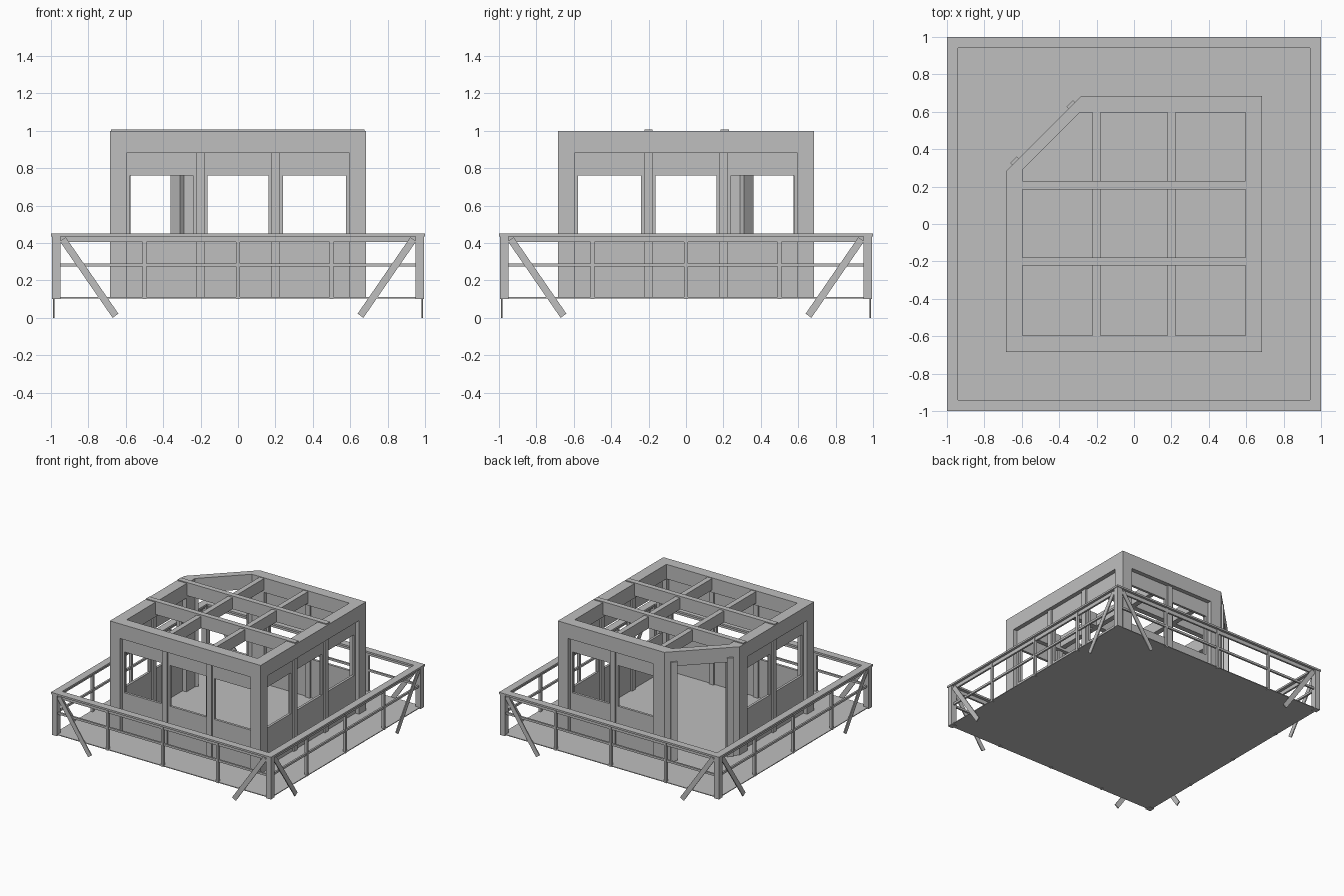
import bpy, bmesh, math
from mathutils import Vector, Matrix

cube = bpy.data.objects.get("Cube")
if cube:
    bpy.data.objects.remove(cube)

grey = bpy.data.materials.new("plain_grey")
grey.use_nodes = True
GREY = (0.52, 0.52, 0.52, 1)
grey.diffuse_color = GREY
grey.node_tree.nodes["Principled BSDF"].inputs["Base Color"].default_value = GREY


def finish(name, bm):
    bmesh.ops.recalc_face_normals(bm, faces=bm.faces)
    mesh = bpy.data.meshes.new(name)
    bm.to_mesh(mesh)
    bm.free()
    mesh.materials.append(grey)
    obj = bpy.data.objects.new(name, mesh)
    bpy.context.collection.objects.link(obj)
    return obj


def add_prism(bm, pts, z0, z1, turn=0):
    """Extrude a plan outline from z0 to z1, turned about the z axis."""
    rot = Matrix.Rotation(turn, 4, 'Z')
    low = [bm.verts.new(rot @ Vector((x, y, z0))) for x, y in pts]
    high = [bm.verts.new(rot @ Vector((x, y, z1))) for x, y in pts]
    bm.faces.new(low)
    bm.faces.new(high)
    for i in range(len(pts)):
        j = (i + 1) % len(pts)
        bm.faces.new((low[i], low[j], high[j], high[i]))


def add_box(bm, x0, x1, y0, y1, z0, z1, turn=0):
    add_prism(bm, [(x0, y0), (x1, y0), (x1, y1), (x0, y1)], z0, z1, turn)


def add_ring(bm, outer, inner, z0, z1):
    """Closed band between two outlines with the same number of points."""
    n = len(outer)
    loops = [[bm.verts.new((x, y, z)) for x, y in pts]
             for pts, z in ((outer, z0), (outer, z1), (inner, z1), (inner, z0))]
    for a in range(4):
        b = (a + 1) % 4
        for i in range(n):
            j = (i + 1) % n
            bm.faces.new((loops[a][i], loops[a][j], loops[b][j], loops[b][i]))


def square(r):
    return [(-r, -r), (r, -r), (r, r), (-r, r)]


SIDES = [k * math.pi / 2 for k in range(4)]
FLOOR, HEAD, TOP = 0.11, 0.88, 1.0
OUT, INN = 0.685, 0.595
CUT_OUT, CUT_IN = 0.282, 0.29

# Deck
bm = bmesh.new()
add_box(bm, -0.985, 0.985, -0.985, 0.985, 0.104, FLOOR)
finish("deck", bm)

# Railing: cap, under rail, middle rail
bm = bmesh.new()
add_ring(bm, square(1.0), square(0.94), 0.435, 0.45)
finish("rail_cap", bm)
bm = bmesh.new()
add_ring(bm, square(0.98), square(0.965), 0.405, 0.435)
finish("under_rail", bm)
bm = bmesh.new()
add_ring(bm, square(0.98), square(0.965), 0.273, 0.29)
finish("middle_rail", bm)

# Railing posts, balusters and slanted braces on each side
posts, balusters, braces = bmesh.new(), bmesh.new(), bmesh.new()
foot, head = Vector((0.655, -0.985, 0.011)), Vector((0.937, -0.985, 0.42))
along = (head - foot).normalized()
across = Vector((along.z, 0, -along.x)) * 0.019
for turn in SIDES:
    add_box(posts, 0.95, 0.995, -0.995, -0.95, 0.1, 0.435, turn)
    for x in (-0.5, 0, 0.5):
        add_box(balusters, x - 0.01, x + 0.01, -0.985, -0.963, 0.1, 0.435, turn)
    rot = Matrix.Rotation(turn, 4, 'Z')
    for side in (-1, 1):
        corners = [foot - across, foot + across, head + across, head - across]
        rings = []
        for dy in (-0.004, 0.004):
            rings.append([braces.verts.new(rot @ Vector((side * c.x, c.y + dy, c.z)))
                          for c in corners])
        braces.faces.new(rings[0])
        braces.faces.new(rings[1])
        for i in range(4):
            j = (i + 1) % 4
            braces.faces.new((rings[0][i], rings[0][j], rings[1][j], rings[1][i]))
finish("corner_posts", posts)
finish("balusters", balusters)
finish("slanted_braces", braces)

# Cabin header band with one cut corner
def cut_outline(r, c):
    return [(-r, -r), (r, -r), (r, r), (-c, r), (-r, c)]


bm = bmesh.new()
add_ring(bm, cut_outline(OUT, CUT_OUT), cut_outline(INN, CUT_IN), HEAD, TOP)
finish("header_band", bm)

# Cabin corner posts
bm = bmesh.new()
for turn in SIDES[:3]:
    add_box(bm, -OUT, -INN, -OUT, -INN, FLOOR, HEAD, turn)
finish("cabin_corner_posts", bm)

# Door posts and flat plates beside the cut-corner opening
posts, plates = bmesh.new(), bmesh.new()
post = [(-0.18, OUT), (-CUT_OUT, OUT), (-0.35, 0.616), (-0.31, 0.575),
        (-CUT_IN, INN), (-0.18, INN)]
plate = [(-0.35, 0.616), (-0.315, 0.651), (-0.326, 0.662), (-0.361, 0.627)]
for mirrored in (False, True):
    for bm, pts, top in ((posts, post, HEAD), (plates, plate, 0.92)):
        add_prism(bm, [(-y, -x) for x, y in pts] if mirrored else pts, FLOOR, top)
finish("door_posts", posts)
finish("door_plates", plates)

# Mullions and window panels: full walls at front and left, shorter ones by the door
mullions, panels = bmesh.new(), bmesh.new()
BAYS = [(-INN, -0.223), (-0.18, 0.18), (0.223, INN)]
BORDER, SILL, LINTEL = 0.017, 0.425, 0.76
for k, turn in enumerate(SIDES):
    # the wall turned half round is the back, the last one is at -x
    skip = {2: 2, 3: 0}.get(k)
    for i, (x0, x1) in enumerate(BAYS):
        if i == skip:
            continue
        y0, y1 = -0.65, -0.63
        add_box(panels, x0, x1, y0, y1, FLOOR, SILL, turn)
        add_box(panels, x0, x1, y0, y1, LINTEL, HEAD, turn)
        add_box(panels, x0, x0 + BORDER, y0, y1, SILL, LINTEL, turn)
        add_box(panels, x1 - BORDER, x1, y0, y1, SILL, LINTEL, turn)
    for i, x in enumerate((-0.2015, 0.2015)):
        if (k, i) not in ((2, 1), (3, 0)):
            add_box(mullions, x - 0.0215, x + 0.0215, -0.665, -0.615, FLOOR, HEAD, turn)
finish("mullions", mullions)
finish("window_panels", panels)

# Open roof beams
bm = bmesh.new()
for y in (-0.2, 0.207):
    add_box(bm, -0.68, 0.675, y - 0.022, y + 0.022, 0.9, 1.008)
finish("cross_beams", bm)
bm = bmesh.new()
for x in (-0.2, 0.2):
    add_box(bm, x - 0.021, x + 0.021, -0.6, 0.6, 0.9, 0.995)
finish("long_beams", bm)
